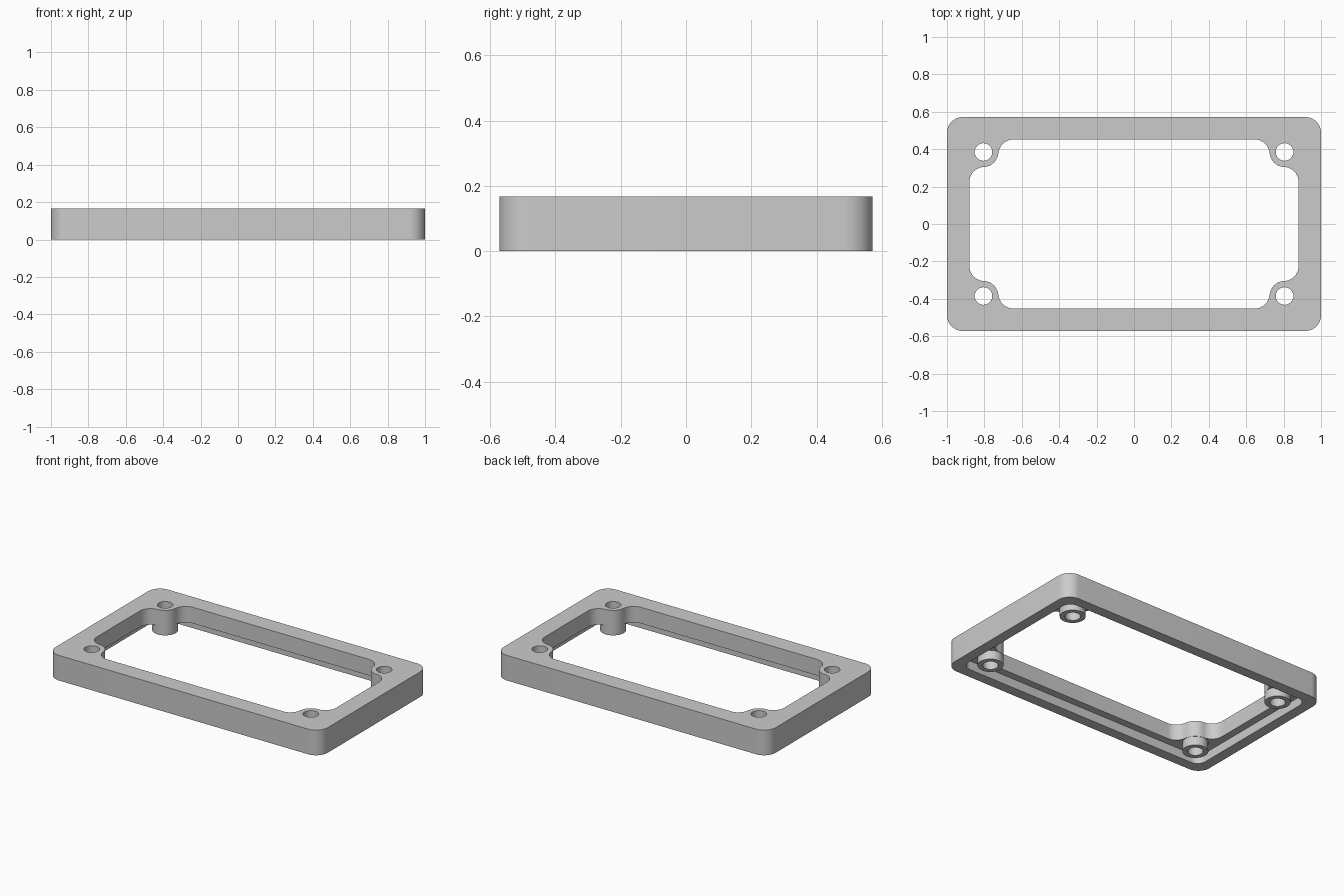
import bpy, bmesh
from math import cos, sin, radians, pi

cube = bpy.data.objects.get("Cube")
if cube:
    bpy.data.objects.remove(cube, do_unlink=True)

# Main sizes
HALF_X, HALF_Y, HEIGHT = 1.0, 0.572, 0.167
RIM, POCKET = 0.07, 0.06            # rim width and underside recess depth
OPEN_X, OPEN_Y = 0.88, 0.452        # half size of the window opening
BOSS_X, BOSS_Y, FILLET = 0.805, 0.385, 0.08
BOSS_R, HOLE_R = 0.078, 0.047
STEPS = 12


def arc(cx, cy, r, start, end):
    angles = [radians(start + (end - start) * i / STEPS) for i in range(STEPS + 1)]
    return [(cx + r * cos(a), cy + r * sin(a)) for a in angles]


def mirrored(quarter):
    """Complete a loop from its +x +y quarter, listed counter-clockwise."""
    pts = list(quarter)
    pts += [(-x, y) for x, y in reversed(quarter)]
    pts += [(-x, -y) for x, y in quarter]
    pts += [(x, -y) for x, y in reversed(quarter)]
    return pts


def rounded_rect(hx, hy, r):
    return mirrored(arc(hx - r, hy - r, r, 0, 90))


def circle(cx, cy, r, n=48):
    return [(cx + r * cos(2 * pi * i / n), cy + r * sin(2 * pi * i / n)) for i in range(n)]


# Window outline: fillet, scallop around the screw boss, fillet
opening = arc(OPEN_X - FILLET, BOSS_Y - 2 * FILLET, FILLET, 0, 90)
opening += arc(BOSS_X, BOSS_Y, FILLET, 270, 180)[1:]
opening += arc(BOSS_X - 2 * FILLET, OPEN_Y - FILLET, FILLET, 0, 90)

bm = bmesh.new()


def ring(points, z):
    verts = [bm.verts.new((x, y, z)) for x, y in points]
    return verts, [bm.edges.new((verts[i - 1], verts[i])) for i in range(len(verts))]


def wall(points, z0, z1):
    """Upright wall along a loop; returns its lower and upper edges."""
    (lo, lo_edges), (hi, hi_edges) = ring(points, z0), ring(points, z1)
    for i in range(len(lo)):
        bm.faces.new((lo[i - 1], lo[i], hi[i], hi[i - 1]))
    return lo_edges, hi_edges


def cap(*loops):
    edges = [e for loop in loops for e in loop]
    bmesh.ops.triangle_fill(bm, edges=edges, use_beauty=True, normal=(0, 0, 1))


# Outer side, underside recess and window walls
outer_lo, outer_hi = wall(rounded_rect(HALF_X, HALF_Y, 0.085), 0, HEIGHT)
pocket_lo, pocket_hi = wall(rounded_rect(HALF_X - RIM, HALF_Y - RIM, 0.06), 0, POCKET)
open_lo, open_hi = wall(mirrored(opening), POCKET, HEIGHT)

# Four hollow screw bosses
top_holes, boss_roots = [], []
for sx in (-1, 1):
    for sy in (-1, 1):
        cx, cy = sx * BOSS_X, sy * BOSS_Y
        hole_lo, hole_hi = wall(circle(cx, cy, HOLE_R), 0, HEIGHT)
        boss_lo, boss_hi = wall(circle(cx, cy, BOSS_R), 0, POCKET)
        cap(boss_lo, hole_lo)
        top_holes.append(hole_hi)
        boss_roots.append(boss_hi)

# Top face, recess ceiling and rim underside
cap(outer_hi, open_hi, *top_holes)
cap(pocket_hi, open_lo, *boss_roots)
cap(outer_lo, pocket_lo)
bmesh.ops.recalc_face_normals(bm, faces=bm.faces[:])

mesh = bpy.data.meshes.new("bezel_frame")
bm.to_mesh(mesh)
bm.free()
frame = bpy.data.objects.new("bezel_frame", mesh)
bpy.context.collection.objects.link(frame)

# Plain grey finish
grey = bpy.data.materials.new("light_grey")
grey.use_nodes = True
colour = (0.6, 0.6, 0.6, 1)
grey.diffuse_color = colour
grey.node_tree.nodes["Principled BSDF"].inputs["Base Color"].default_value = colour
mesh.materials.append(grey)

bpy.ops.object.select_all(action="DESELECT")
frame.select_set(True)
bpy.context.view_layer.objects.active = frame
bpy.ops.object.shade_smooth_by_angle(angle=radians(30))
